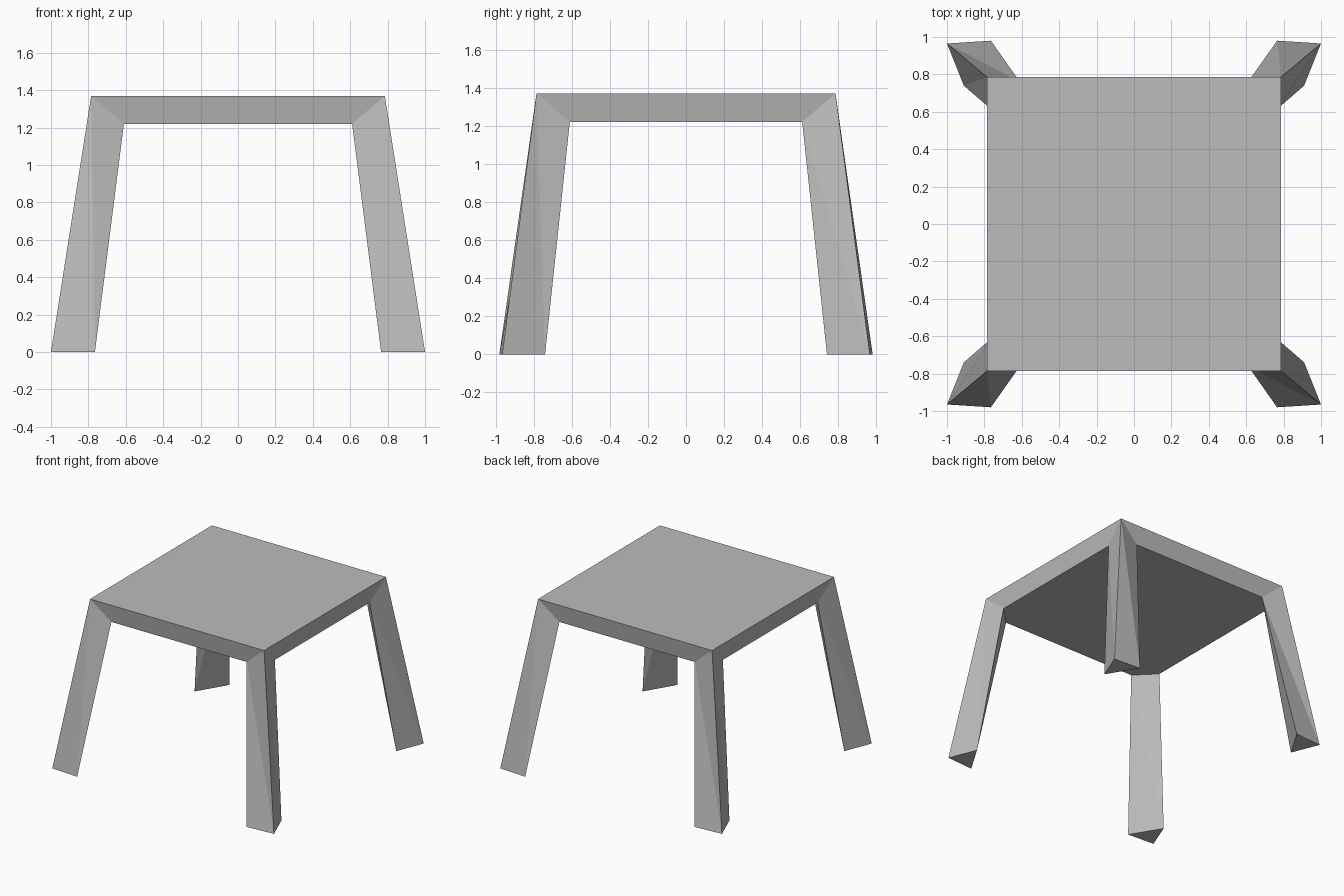
import bpy
import bmesh

cube = bpy.data.objects.get("Cube")
if cube:
    bpy.data.objects.remove(cube, do_unlink=True)

grey = bpy.data.materials.new("plain grey")
grey.use_nodes = True
grey.diffuse_color = (0.5, 0.5, 0.5, 1)
grey.node_tree.nodes["Principled BSDF"].inputs["Base Color"].default_value = (0.5, 0.5, 0.5, 1)

TOP, UNDER = 1.37, 1.22     # heights of the slab
HALF, INSET, MITRE = 0.785, 0.76, 0.61

# Key points of one corner: slab corner, the two mitre ends, and the foot
CORNER = (HALF, HALF, TOP)
MITRE_X = (MITRE, INSET, UNDER)
MITRE_Y = (INSET, MITRE, UNDER)
FOOT = (1.0, 0.965, 0)
FOOT_X = (0.765, 0.98, 0)
FOOT_Y = (0.91, 0.74, 0)
QUADRANTS = ((1, 1), (-1, 1), (-1, -1), (1, -1))


def place(point, quadrant):
    return (point[0] * quadrant[0], point[1] * quadrant[1], point[2])


def build(name, faces):
    """Make a flat-shaded object from a list of faces given by their points."""
    bm = bmesh.new()
    for face in faces:
        bm.faces.new([bm.verts.new(p) for p in face])
    bmesh.ops.remove_doubles(bm, verts=bm.verts[:], dist=0.0001)
    bmesh.ops.recalc_face_normals(bm, faces=bm.faces[:])
    mesh = bpy.data.meshes.new(name)
    bm.to_mesh(mesh)
    bm.free()
    mesh.materials.append(grey)
    obj = bpy.data.objects.new(name, mesh)
    bpy.context.collection.objects.link(obj)


# Tabletop: square top, four mitred aprons, eight-sided underside
faces = [[place(CORNER, q) for q in QUADRANTS]]
underside = []
for i, q in enumerate(QUADRANTS):
    n = QUADRANTS[(i + 1) % 4]
    end = MITRE_X if q[1] == n[1] else MITRE_Y
    faces.append([place(CORNER, q), place(CORNER, n), place(end, n), place(end, q)])
    pair = [place(MITRE_Y, q), place(MITRE_X, q)]
    underside += pair if q[0] * q[1] > 0 else pair[::-1]
faces.append(underside)
for q in QUADRANTS:
    faces.append([place(p, q) for p in (CORNER, MITRE_X, MITRE_Y)])
build("tabletop", faces)


# Legs: three-sided and splayed, each outer side folded along one diagonal
def outer_side(mitre, foot, fold_inward):
    if fold_inward:
        return [(CORNER, mitre, foot), (CORNER, foot, FOOT)]
    return [(CORNER, mitre, FOOT), (mitre, foot, FOOT)]


for q in QUADRANTS:
    same = q[0] * q[1] > 0
    sides = outer_side(MITRE_X, FOOT_X, same) + outer_side(MITRE_Y, FOOT_Y, not same)
    sides += [(MITRE_X, MITRE_Y, FOOT_Y), (MITRE_X, FOOT_Y, FOOT_X),
              (FOOT, FOOT_X, FOOT_Y), (CORNER, MITRE_X, MITRE_Y)]
    name = ("back" if q[1] > 0 else "front") + ("_left_leg" if q[0] > 0 else "_right_leg")
    build(name, [[place(p, q) for p in side] for side in sides])
